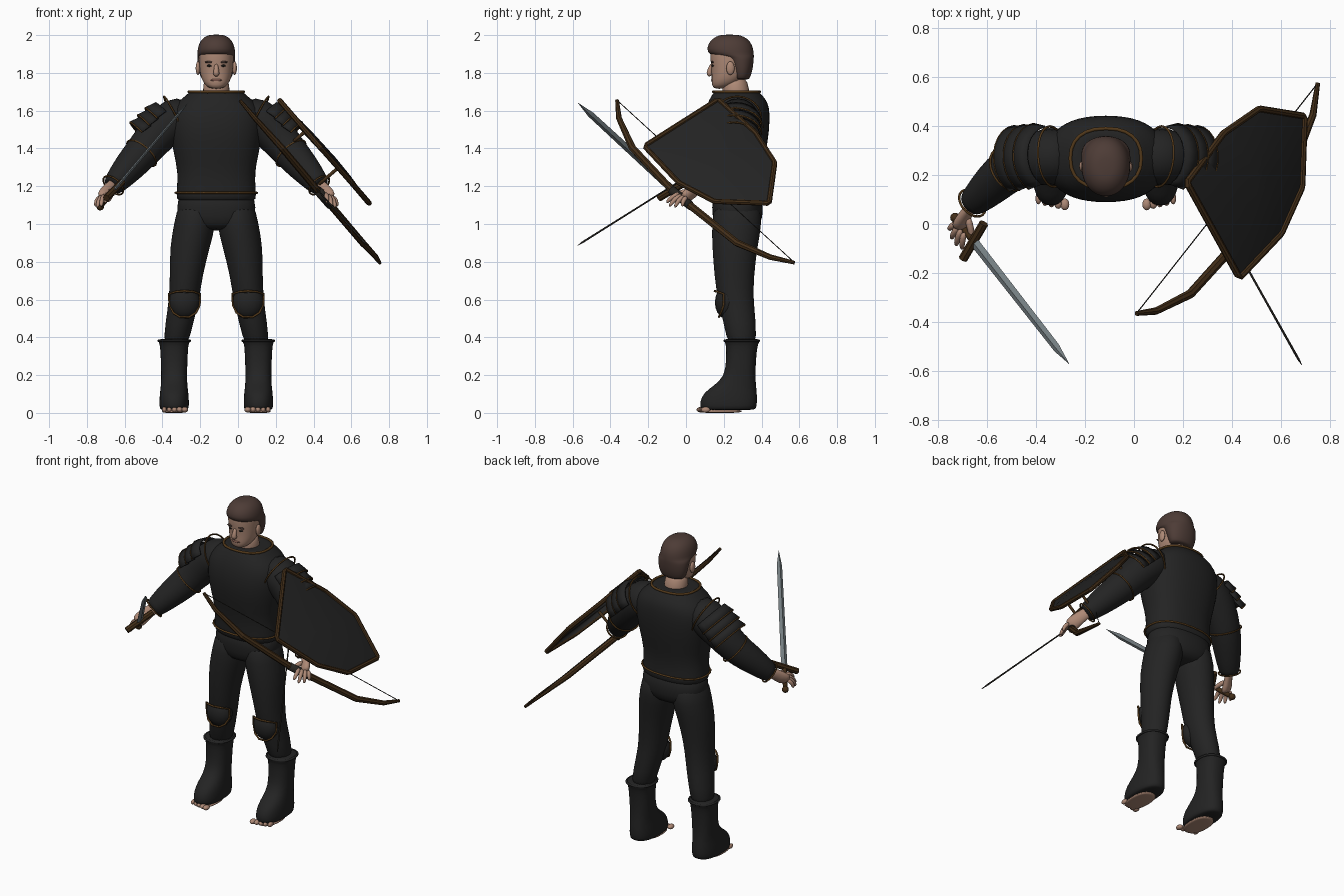
import bpy, bmesh, math
from mathutils import Vector as V

if "Cube" in bpy.data.objects:
    bpy.data.objects.remove(bpy.data.objects["Cube"])

CX = -0.115  # body centre line
X, Y, Z = V((1, 0, 0)), V((0, 1, 0)), V((0, 0, 1))


def material(name, *rgb):
    m = bpy.data.materials.new(name)
    m.use_nodes = True
    m.diffuse_color = (*rgb, 1)
    m.node_tree.nodes["Principled BSDF"].inputs["Base Color"].default_value = (*rgb, 1)
    return m


BLACK = material("black leather", .017, .017, .017)
TRIM = material("brown trim", .085, .04, .01)
WOOD = material("dark wood", .055, .027, .009)
SKIN = material("skin", .42, .25, .18)
LIPS = material("lips", .28, .13, .1)
HAIR = material("brown hair", .075, .045, .037)
STEEL = material("steel", .2, .235, .25)
CORD = material("dark string", .02, .018, .015)


def finish(name, bm, mat, smooth=True, sub=0, thick=0):
    bmesh.ops.recalc_face_normals(bm, faces=bm.faces)
    me = bpy.data.meshes.new(name)
    bm.to_mesh(me)
    bm.free()
    me.materials.append(mat)
    for p in me.polygons:
        p.use_smooth = smooth
    ob = bpy.data.objects.new(name, me)
    bpy.context.collection.objects.link(ob)
    if thick:
        mod = ob.modifiers.new("thickness", "SOLIDIFY")
        mod.thickness, mod.offset = thick, 0
    if sub:
        mod = ob.modifiers.new("smooth", "SUBSURF")
        mod.levels = mod.render_levels = sub
    return ob


def loft(name, rings, mat, closed=False, wrap=True, **kw):
    """Skin a row of point rings; closed joins the last to the first."""
    bm = bmesh.new()
    rows = [[bm.verts.new(p) for p in r] for r in rings]
    n = len(rows[0])
    pairs = list(zip(rows, rows[1:])) + ([(rows[-1], rows[0])] if closed else [])
    for a, b in pairs:
        for i in range(n if wrap else n - 1):
            j = (i + 1) % n
            bm.faces.new((a[i], a[j], b[j], b[i]))
    if wrap and not closed:
        bm.faces.new(rows[0])
        bm.faces.new(rows[-1])
    return finish(name, bm, mat, **kw)


def arc(c, t, ref, ru, rv, n, start=0, sweep=360):
    """Points round c, square to t, starting towards ref."""
    t = t.normalized()
    u = (ref - t * ref.dot(t)).normalized()
    w = t.cross(u)
    a = [math.radians(start + sweep * i / n) for i in range(n if sweep == 360 else n + 1)]
    return [c + u * ru * math.cos(k) + w * rv * math.sin(k) for k in a]


def tube(name, path, mat, ref=Y, flat=1, n=12, r=None, closed=False, **kw):
    """Sweep an oval along (x, y, z, radius) points."""
    pts = [V(p[:3]) for p in path]
    last = len(pts) - 1
    rings = []
    for i, c in enumerate(pts):
        a = pts[i - 1] if i or closed else c
        b = pts[(i + 1) % len(pts)] if i < last or closed else c
        rad = r or path[i][3]
        rings.append(arc(c, b - a, ref, rad, rad * flat, n))
    return loft(name, rings, mat, closed=closed, **kw)


def oval(z, rx, front, back, cx=CX, e=.85, n=24):
    """Level, slightly squared oval."""
    def soft(v):
        return math.copysign(abs(v) ** e, v)
    ks = [math.tau * i / n for i in range(n)]
    return [V((cx + rx * soft(math.cos(k)), (front + back) / 2 + (back - front) / 2 * soft(math.sin(k)), z)) for k in ks]


def stack(name, rows, mat, cx=CX, e=.85, **kw):
    return loft(name, [oval(*r, cx=cx, e=e) for r in rows], mat, sub=1, **kw)


def blob(name, loc, size, mat):
    bm = bmesh.new()
    bmesh.ops.create_uvsphere(bm, u_segments=16, v_segments=10, radius=1)
    for v in bm.verts:
        v.co = V(loc) + V(v.co[i] * size[i] for i in range(3))
    return finish(name, bm, mat)


# Torso, hips and their trim
stack("torso", [(1.12, .19, .15, .39), (1.125, .212, .13, .405), (1.18, .212, .127, .4), (1.27, .203, .125, .4),
                (1.38, .228, .098, .425), (1.5, .25, .083, .443), (1.59, .25, .095, .445), (1.645, .21, .115, .435),
                (1.68, .16, .135, .405), (1.705, .14, .15, .385), (1.7, .09, .18, .35)], BLACK)
stack("hips", [(.965, .1, .18, .36), (1, .2, .145, .4), (1.08, .213, .135, .412), (1.2, .2, .14, .39)], BLACK)
tube("waist_trim", oval(1.165, .215, .122, .405), TRIM, Z, r=.006, n=6, closed=True)
tube("collar_trim", oval(1.7, .145, .145, .39), TRIM, Z, r=.008, n=6, closed=True)

# Head and hair
tube("neck", [(CX, .275, 1.62, .078), (CX, .265, 1.7, .073), (CX, .25, 1.78, .072)], SKIN, sub=1)
stack("head", [(1.715, .03, .15, .2), (1.735, .06, .135, .26), (1.77, .08, .135, .31), (1.81, .088, .135, .335),
               (1.86, .092, .13, .345), (1.91, .093, .125, .345), (1.95, .085, .14, .335), (1.985, .055, .17, .3)],
      SKIN, e=.92)
stack("hair", [(1.765, .07, .26, .33), (1.77, .08, .25, .338), (1.81, .095, .24, .352), (1.855, .1, .22, .358),
               (1.888, .101, .2, .36), (1.893, .101, .118, .36), (1.93, .1, .108, .358), (1.97, .086, .125, .34),
               (1.994, .058, .16, .305), (2.003, .03, .19, .27)], HAIR, e=.95)
tube("nose", [(CX, .14, 1.85, .01), (CX, .126, 1.815, .014), (CX, .122, 1.795, .019), (CX, .135, 1.785, .012)],
     SKIN, X, sub=1)
blob("mouth", (CX, .141, 1.762), (.03, .008, .007), LIPS)
for s, side in ((-1, "right"), (1, "left")):
    blob(side + "_ear", (CX + s * .097, .235, 1.825), (.012, .022, .036), SKIN)
    blob(side + "_eye", (CX + s * .035, .143, 1.838), (.015, .009, .006), CORD)
    blob(side + "_brow", (CX + s * .037, .14, 1.857), (.023, .008, .006), HAIR)


def limb(s, rows):
    return [(CX + s * r[0], *r[1:]) for r in rows]


for s, side in ((-1, "right_"), (1, "left_")):
    # Sleeve with seams
    arm = limb(s, [(.13, .28, 1.57, .1), (.22, .275, 1.565, .122), (.315, .265, 1.475, .108), (.395, .225, 1.375, .094),
                   (.455, .17, 1.31, .088), (.545, .085, 1.205, .062), (.55, .08, 1.2, .05)])
    tube(side + "sleeve", arm, BLACK, n=16, sub=1)
    for i, part in ((1, "shoulder"), (3, "elbow"), (5, "cuff")):
        c, d = V(arm[i][:3]), V(arm[i + 1][:3]) - V(arm[i - 1][:3])
        rad = arm[i][3] + .002
        tube(side + part + "_trim", arc(c, d, Y, rad, rad, 24), TRIM, d.normalized(), r=.005, n=6, closed=True)

    # Overlapping shoulder plates, flared at the lower edge
    a, b = V(arm[1][:3]), V(arm[2][:3])
    d = (b - a).normalized()
    out = V((s, .25, .9))
    for i in range(3):
        c = a.lerp(b, .15 + .42 * i)
        edge = arc(c + d * .06, d, out, .143, .14, 10, -75, 150)
        loft(side + f"shoulder_plate_{i + 1}", [arc(c, d, out, .124, .124, 10, -75, 150), edge],
             BLACK, wrap=False, thick=.008)
        tube(side + f"plate_edge_{i + 1}", edge, TRIM, d, r=.005, n=6)

    # Hand with spread fingers
    palm = limb(s, [(.53, .1, 1.22, .035), (.565, .05, 1.185, .038), (.59, .01, 1.15, .046), (.6, -.02, 1.135, .036)])
    tube(side + "palm", palm, SKIN, V((s, -1, 0)), flat=.6, sub=1)
    for i, tip in enumerate([(.64, -.02, 1.09), (.63, -.06, 1.085), (.61, -.09, 1.09), (.585, -.105, 1.11)]):
        root = V((.615 - .013 * i, .005 - .012 * i, 1.145 + .006 * i))
        tip = V(tip)
        mid = root.lerp(tip, .5) + V((.008, -.01, .006))
        tube(side + f"finger_{i + 1}", limb(s, [(*root, .015), (*mid, .014), (*tip, .009)]), SKIN, X, n=8, sub=1)
    tube(side + "thumb", limb(s, [(.565, .03, 1.175, .017), (.55, -.02, 1.17, .016), (.545, -.07, 1.15, .01)]),
         SKIN, Z, n=8, sub=1)

    # Leg
    rows = [(.105, .27, 1.13, .095, .12), (.112, .27, 1, .112, .135), (.14, .258, .88, .107, .12),
            (.16, .255, .72, .086, .105), (.17, .262, .6, .081, .095), (.195, .285, .48, .074, .086),
            (.22, .3, .33, .066, .075)]
    loft(side + "trouser_leg", [oval(z, rx, y - ry, y + ry, CX + s * x, 1) for x, y, z, rx, ry in rows], BLACK, sub=1)

    # Knee guard with a rounded outline
    k = CX + s * .168
    blob(side + "knee_guard", (k, .215, .585), (.083, .062, .088), BLACK)
    outline = [(-.083, .2, .63), (-.045, .165, .642), (0, .152, .645), (.045, .165, .642), (.083, .2, .63),
               (.08, .2, .57), (.06, .185, .53), (.025, .175, .508), (-.025, .175, .508), (-.06, .185, .53),
               (-.08, .2, .57)]
    tube(side + "knee_trim", [(k + x, y, z) for x, y, z in outline], TRIM, Y + Z * .3, r=.006, n=6, closed=True)

    # Boot, bare sole and toes
    f = CX + s * .223
    stack(side + "boot", [(.016, .06, .1, .35), (.017, .078, .075, .373), (.06, .079, .072, .378), (.105, .076, .092, .376),
                          (.14, .071, .14, .372), (.19, .068, .203, .368), (.28, .071, .213, .37), (.365, .075, .212, .38),
                          (.37, .083, .203, .388), (.39, .083, .203, .388), (.392, .065, .22, .37)], BLACK, cx=f)
    tube(side + "boot_rim", oval(.382, .083, .205, .387, f), BLACK, Z, r=.007, n=6, closed=True)
    stack(side + "sole", [(0, .05, .09, .26), (.003, .066, .075, .3), (.02, .066, .075, .3)], SKIN, cx=f)
    for i in range(5):
        x = .056 - .027 * i
        blob(side + f"toe_{i + 1}", (f - s * x, .08 + .006 * i, .017), (.018 - .0015 * i, .024, .015), SKIN)

# Sword held forward
tip, guard = V((-.265, -.57, 1.64)), V((-.655, -.07, 1.18))
d = (tip - guard).normalized()
cross = V((.085, .145, .085))
tube("sword_blade", [(*guard, .023), (*guard.lerp(tip, .87), .019), (*tip, .001)], STEEL, cross, flat=.35, n=4, smooth=False)
tube("sword_guard", [guard - cross * .5, guard + cross * .5], WOOD, d, r=.019, n=8, smooth=False)
tube("sword_grip", [guard, guard - d * .14], WOOD, cross, r=.014, n=10)
blob("sword_pommel", guard - d * .15, (.02, .02, .02), WOOD)

# Bow, string and arrow
side_axis = V((.756, 0, .654))  # outward normal shared by bow and shield
bow = [(.01, -.365, 1.655, .009), (.09, -.355, 1.56, .014), (.23, -.285, 1.405, .018), (.42, -.075, 1.18, .019),
       (.49, .02, 1.1, .019), (.66, .27, .9, .018), (.73, .445, .825, .014), (.75, .575, .795, .009)]
tube("bow", bow, WOOD, side_axis, flat=1.1, n=8, smooth=False)
tube("bow_grip", [bow[3][:3], bow[4][:3]], CORD, side_axis, r=.024, n=10)
tube("bow_string", [bow[0][:3], bow[-1][:3]], CORD, side_axis, r=.0025, n=5)
tube("arrow", [(.685, -.575, .885, .001), (.67, -.55, .902, .005), (.35, .02, 1.26, .004)], CORD, side_axis, n=6)

# Shield: domed board, rim and two grips
rim = [V(p) for p in ((.215, .17, 1.66), (.365, .37, 1.48), (.51, .47, 1.325), (.695, .44, 1.11), (.685, .15, 1.12),
                      (.6, -.04, 1.22), (.43, -.22, 1.412))]
centre = sum(rim, V()) / len(rim)
loft("shield_board", [[p.lerp(centre, t) + side_axis * .025 * (1 - (1 - t) ** 2) for p in rim]
                      for t in (0, .06, .3, .6, .98)], BLACK, closed=False, wrap=True)
dense = [p.lerp(rim[(i + 1) % len(rim)], t) for i, p in enumerate(rim) for t in (.03, .5, .97)]
tube("shield_rim", dense, WOOD, side_axis, r=.014, n=8, closed=True, smooth=False)
for name, x, y, depth in (("shield_hand_grip", .53, .0, .13), ("shield_arm_strap", .36, .14, .08)):
    a = V((x, y, 1.91 - 1.156 * x))
    b = a + Y * .13
    tube(name, [a, a - side_axis * depth, b - side_axis * depth, b], WOOD, V((-.654, 0, .756)), r=.009, n=8)
